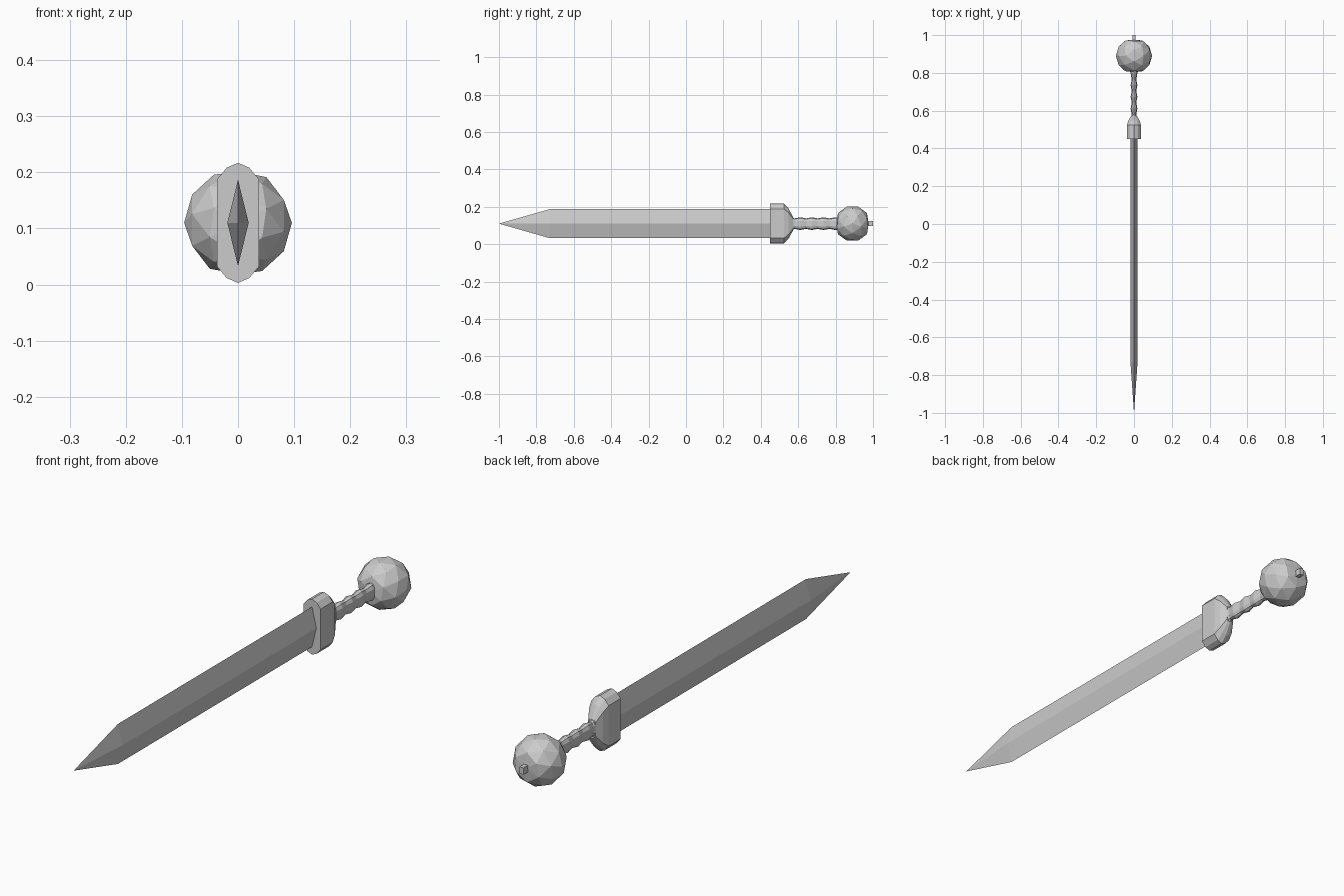
import bpy, bmesh, math
from mathutils import Matrix

if "Cube" in bpy.data.objects:
    bpy.data.objects.remove(bpy.data.objects["Cube"])

CZ = 0.11  # height of the sword's long axis

steel = bpy.data.materials.new("grey_steel")
steel.use_nodes = True
GREY = (0.6, 0.6, 0.6, 1)
steel.diffuse_color = GREY
steel.node_tree.nodes["Principled BSDF"].inputs["Base Color"].default_value = GREY


def finish(name, bm):
    bmesh.ops.recalc_face_normals(bm, faces=bm.faces)
    mesh = bpy.data.meshes.new(name)
    bm.to_mesh(mesh)
    bm.free()
    mesh.materials.append(steel)
    obj = bpy.data.objects.new(name, mesh)
    obj.location.z = CZ
    bpy.context.collection.objects.link(obj)
    return obj


def loft(name, section, stations, tip=None):
    """Skin a unit section along y; stations are (y, half width, half height)."""
    bm = bmesh.new()
    rings = [[bm.verts.new((x * rx, y, z * rz)) for x, z in section]
             for y, rx, rz in stations]
    n = len(section)
    for a, b in zip(rings, rings[1:]):
        for i in range(n):
            j = (i + 1) % n
            bm.faces.new((a[i], a[j], b[j], b[i]))
    bm.faces.new(rings[0])
    if tip is None:
        bm.faces.new(rings[-1])
    else:
        point = bm.verts.new((0, tip, 0))
        for i in range(n):
            bm.faces.new((rings[-1][i], rings[-1][(i + 1) % n], point))
    return finish(name, bm)


diamond = [(0, 1), (1, 0), (0, -1), (-1, 0)]
half = [(0, 1), (0.54, 0.92), (1, 0.73), (1, -0.73), (0.54, -0.92)]
slab = half + [(-x, -z) for x, z in half]
grip = [(0, 1), (0.65, 0.85), (1, 0.45), (1, -0.45), (0.65, -0.85)]
grip += [(-x, -z) for x, z in grip]

# Double-edged blade with a pointed tip
loft("blade", diamond, [(0.47, 0.019, 0.077), (-0.73, 0.019, 0.077)], tip=-1.0)

# Guard block, chamfered towards the handle
loft("guard", slab, [(0.45, 0.037, 0.107), (0.523, 0.037, 0.107),
                     (0.547, 0.030, 0.082), (0.572, 0.016, 0.037)])

# Handle with finger ridges
stations = [(0.555, 0.019, 0.042)]
for i in range(8):
    wide = i % 2
    stations.append((0.58 + i * 0.031, 0.018 if wide else 0.012, 0.034 if wide else 0.028))
stations.append((0.83, 0.015, 0.030))
loft("handle", grip, stations)

# Faceted ball pommel, poles to the sides, flattened front and back
bm = bmesh.new()
bmesh.ops.create_icosphere(bm, subdivisions=2, radius=0.096)
bm.transform(Matrix.Rotation(math.radians(90), 4, 'Y'))
# Turn about x so that a vertex of the +x ring points straight down
ring = [v.co for v in bm.verts if abs(v.co.x - 0.096 * 0.447) < 0.002
        and abs(math.hypot(v.co.y, v.co.z) - 0.096 * 0.894) < 0.002]
if ring:
    angle = math.atan2(ring[0].z, ring[0].y)
    bm.transform(Matrix.Rotation(-math.pi / 2 - angle, 4, 'X'))
for v in bm.verts:
    v.co.y = max(-0.086, min(0.086, v.co.y))
finish("pommel", bm).location.y = 0.89

# Small peg at the end of the pommel
bm = bmesh.new()
bmesh.ops.create_cube(bm, size=1)
bm.transform(Matrix.Diagonal((0.017, 0.05, 0.026, 1)))
finish("end_peg", bm).location.y = 0.975
